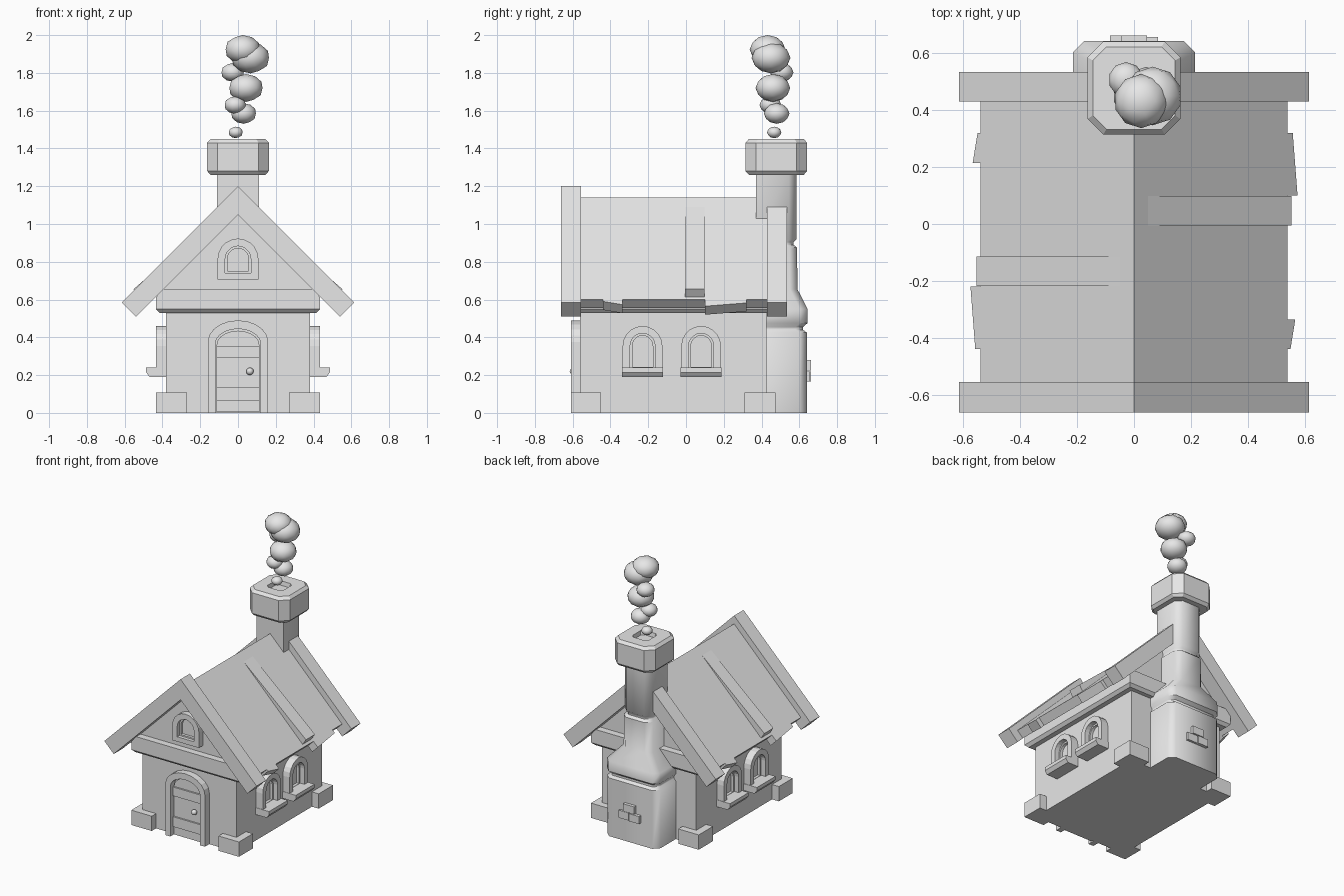
import bpy, bmesh, math

if "Cube" in bpy.data.objects:
    bpy.data.objects.remove(bpy.data.objects["Cube"])

stone = bpy.data.materials.new("light grey")
stone.diffuse_color = (0.8, 0.8, 0.8, 1)
stone.use_nodes = True
stone.node_tree.nodes["Principled BSDF"].inputs["Base Color"].default_value = stone.diffuse_color


def make(name, verts, faces, smooth=None):
    bm = bmesh.new()
    vs = [bm.verts.new(v) for v in verts]
    for f in faces:
        bm.faces.new([vs[i] for i in f])
    bmesh.ops.recalc_face_normals(bm, faces=bm.faces)
    me = bpy.data.meshes.new(name)
    bm.to_mesh(me)
    bm.free()
    me.materials.append(stone)
    ob = bpy.data.objects.new(name, me)
    bpy.context.collection.objects.link(ob)
    if smooth:
        bpy.ops.object.select_all(action='DESELECT')
        ob.select_set(True)
        bpy.context.view_layer.objects.active = ob
        bpy.ops.object.shade_smooth_by_angle(angle=math.radians(smooth))
    return ob


def loft(name, rings, smooth=None):
    """Skin a stack of equal-sized rings and cap both ends."""
    n = len(rings[0])
    faces = [[r * n + i, r * n + (i + 1) % n, (r + 1) * n + (i + 1) % n, (r + 1) * n + i]
             for r in range(len(rings) - 1) for i in range(n)]
    faces += [list(range(n)), [(len(rings) - 1) * n + i for i in range(n)]]
    return make(name, [p for r in rings for p in r], faces, smooth)


def box(name, x0, x1, y0, y1, z0, z1):
    return loft(name, [[(x0, y0, z), (x1, y0, z), (x1, y1, z), (x0, y1, z)] for z in (z0, z1)])


def prism_y(name, prof, y0, y1):
    return loft(name, [[(x, y, z) for x, z in prof] for y in (y0, y1)])


def arch(w, z0, zs, h, n=10):
    pts = [(w * math.cos(math.pi * i / n), zs + h * math.sin(math.pi * i / n)) for i in range(n + 1)]
    return [(w, z0)] + pts + [(-w, z0)]


def frame(name, outer, inner, place, d0, d1, closed=True):
    """Flat arched frame between two outlines, from depth d0 to d1."""
    n = len(outer)
    verts = [place(u, z, d) for d in (d0, d1) for ring in (outer, inner) for u, z in ring]
    faces = []
    for i in range(n if closed else n - 1):
        j = (i + 1) % n
        for a, b in ((0, 1), (2, 3), (0, 2), (1, 3)):
            faces.append([a * n + i, a * n + j, b * n + j, b * n + i])
    if not closed:
        faces += [[i, n + i, 3 * n + i, 2 * n + i] for i in (0, n - 1)]
    return make(name, verts, faces)


# Walls, corner stones, beam and gable
box("walls", -0.38, 0.38, -0.56, 0.425, 0, 0.56)
for sx in (-1, 1):
    x0, x1 = sorted((sx * 0.27, sx * 0.435))
    box("corner_stone_front", x0, x1, -0.61, -0.45, 0, 0.108)
    box("corner_stone_back", x0, x1, 0.31, 0.475, 0, 0.108)
beam = [(0.53, 0.02), (0.55, 0), (0.655, 0)]
loft("wall_beam", [[(-0.435 + b, -0.61 + b, z), (0.435 - b, -0.61 + b, z),
                    (0.435 - b, 0.475 - b, z), (-0.435 + b, 0.475 - b, z)] for z, b in beam[:2]]
     + [[(-0.435, -0.61, z), (0.435, -0.61, z), (0.435, 0.475, z), (-0.435, 0.475, z)]
        for z in (0.612,)]
     + [[(-0.395, -0.61, 0.655), (0.395, -0.61, 0.655), (0.395, 0.475, 0.655), (-0.395, 0.475, 0.655)]])
prism_y("gable_wall", [(-0.41, 0.645), (0.41, 0.645), (0, 1.055)], -0.56, 0.425)


# Roof slabs and end boards
def chevron(top, reach, t):
    a = [(0, top), (reach, top - reach), (reach - t, top - reach - t), (0, top - 2 * t)]
    return a + [(-reach + t, top - reach - t), (-reach, top - reach)]


prism_y("roof", chevron(1.14, 0.54, 0.045), -0.56, 0.435)
prism_y("front_roof_board", chevron(1.2, 0.615, 0.075), -0.663, -0.555)
prism_y("back_roof_board", chevron(1.2, 0.615, 0.075), 0.43, 0.535)

# Loose planks repeat on the other side, turned half round
YC = -0.06
for s in (1, -1):
    def turn(x, y, z):
        return (s * x, YC + s * (y - YC), z)
    loft("raised_plank", [[turn(x, y, z) for x, z in
                           ((0.05, 1.09), (0.553, 0.655), (0.523, 0.61), (0.05, 1.06))]
                          for y in (-0.005, 0.098)])
    for ya, xa, yb, xb in ((0.32, 0.558, 0.1, 0.575), (-0.335, 0.567, -0.44, 0.55)):
        loft("eave_plank", [[turn(x, y, z) for x, z in
                             ((0.54, 0.60), (e, 1.14 - e), (e - 0.045, 1.095 - e), (0.495, 0.555))]
                            for y, e in ((ya, xa), (yb, xb))])


# Door
def front(u, z, d):
    return (u, -0.56 - d, z)


frame("door_frame", arch(0.16, 0, 0.375, 0.115), arch(0.12, 0, 0.365, 0.08), front, -0.01, 0.05, False)
loft("door", [[front(u, z, d) for u, z in arch(0.113, 0.004, 0.36, 0.075)] for d in (-0.01, 0.016)])
for z0, z1 in ((0.065, 0.138), (0.29, 0.355)):
    box("door_band", -0.115, 0.115, -0.588, -0.56, z0, z1)


def ball(name, loc, r, flat, seg=2):
    bm = bmesh.new()
    bmesh.ops.create_icosphere(bm, subdivisions=seg, radius=r)
    verts = [(v.co.x + loc[0], v.co.y + loc[1], v.co.z * flat + loc[2]) for v in bm.verts]
    bm.verts.index_update()
    faces = [[v.index for v in f.verts] for f in bm.faces]
    bm.free()
    return make(name, verts, faces, 40)


ball("door_knob", (0.063, -0.596, 0.22), 0.02, 1)

# Attic window
frame("attic_window_frame", arch(0.108, 0.705, 0.815, 0.108), arch(0.068, 0.74, 0.815, 0.068),
      front, -0.01, 0.045)
frame("attic_window_sash", arch(0.068, 0.74, 0.815, 0.068), arch(0.056, 0.75, 0.815, 0.056),
      front, -0.01, 0.02)

# Side windows with sills
for s in (1, -1):
    for c in (-0.23, 0.08):
        def side(u, z, d):
            return (s * (0.38 + d), c + u, z)
        frame("side_window_frame", arch(0.105, 0.2, 0.355, 0.105), arch(0.066, 0.235, 0.355, 0.066),
              side, -0.01, 0.055)
        frame("side_window_sash", arch(0.066, 0.235, 0.355, 0.066), arch(0.054, 0.242, 0.355, 0.054),
              side, -0.01, 0.02)
        loft("window_sill", [[side(u, z, d) for d, z in
                              ((-0.01, 0.19), (0.088, 0.19), (0.107, 0.215), (0.107, 0.24), (-0.01, 0.24))]
                             for u in (-0.108, 0.108)])


# Chimney
def ring(z, w, y0, y1, c, cf=0):
    pts = [(w, y0 + cf), (w, y1 - c), (w - c, y1), (c - w, y1), (-w, y1 - c), (-w, y0 + cf)]
    if cf:
        pts += [(cf - w, y0), (w - cf, y0)]
    return [(x, y, z) for x, y in pts]


base = [(0, 0.215, 0.64), (0.425, 0.215, 0.64), (0.44, 0.2, 0.62), (0.455, 0.2, 0.62),
        (0.475, 0.215, 0.643), (0.55, 0.215, 0.643), (0.655, 0.118, 0.59), (0.875, 0.118, 0.588),
        (0.89, 0.105, 0.57), (0.905, 0.105, 0.57), (0.92, 0.11, 0.585), (1.29, 0.11, 0.585)]
loft("chimney_stack", [ring(z, w, 0.37, y, 0.04) for z, w, y in base], 46)
cap = [(1.26, 0.145, 0.04), (1.28, 0.163, 0.055), (1.43, 0.163, 0.055), (1.45, 0.145, 0.048),
       (1.45, 0.065, 0.02), (1.42, 0.06, 0.02)]
loft("chimney_cap", [ring(z, w, 0.478 - w, 0.478 + w, c, c) for z, w, c in cap], 30)
for x0, x1, z0, z1, y in ((-0.045, 0.045, 0.225, 0.28, 0.663),
                          (-0.085, -0.003, 0.165, 0.22, 0.663), (0.003, 0.085, 0.165, 0.22, 0.657)):
    box("chimney_brick", x0, x1, 0.63, y, z0, z1)

# Smoke puffs
for x, y, z, r in ((-0.012, 0.467, 1.485, 0.038), (0.03, 0.48, 1.585, 0.068), (-0.015, 0.447, 1.63, 0.058),
                   (0.042, 0.46, 1.72, 0.092), (-0.028, 0.507, 1.803, 0.062),
                   (0.066, 0.45, 1.88, 0.103), (0.025, 0.432, 1.924, 0.095)):
    ball("smoke_puff", (x, y, z), r, 0.8)
